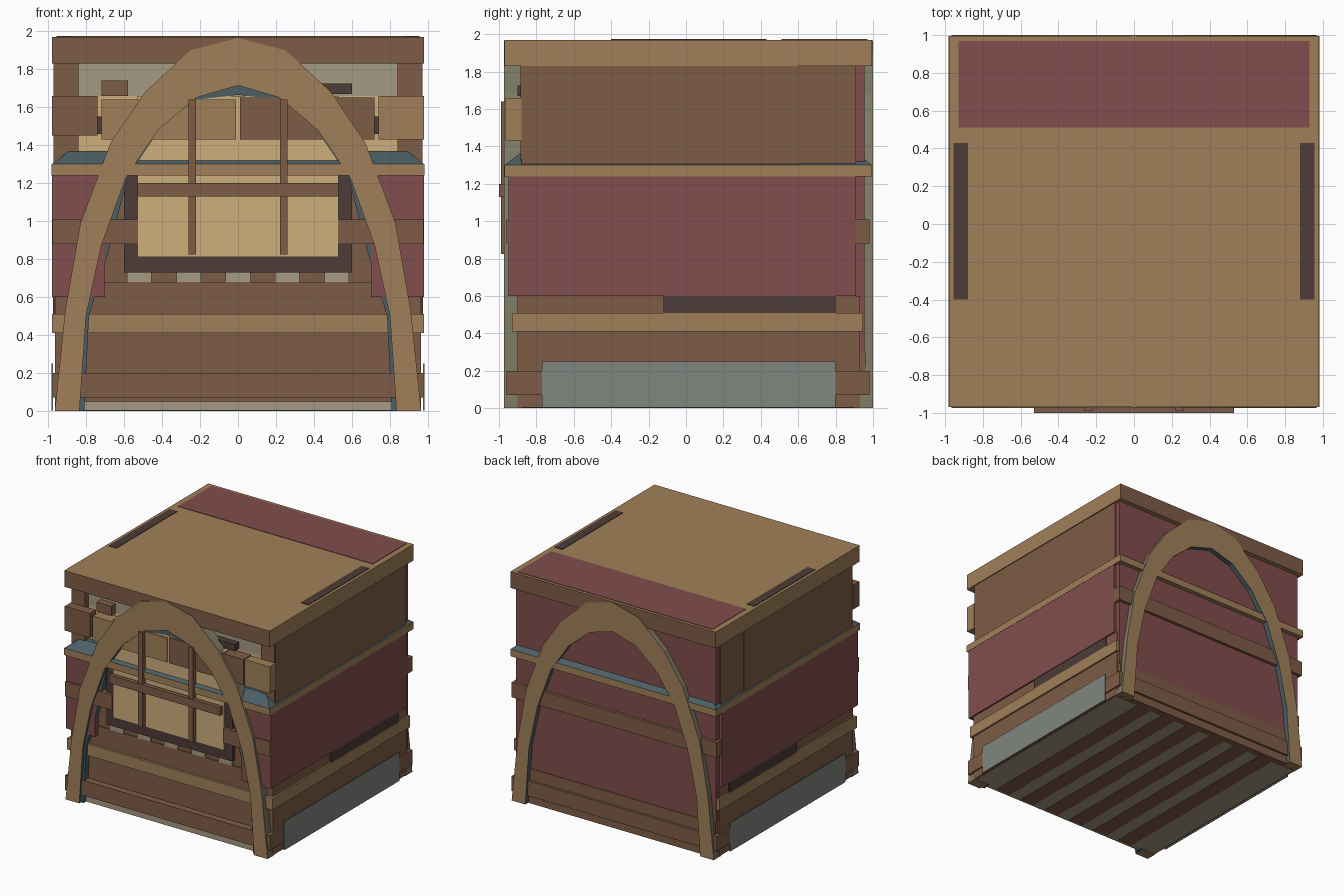
import bpy
import bmesh

default_cube = bpy.data.objects.get("Cube")
if default_cube:
    bpy.data.objects.remove(default_cube, do_unlink=True)


def to_linear(channel):
    return channel / 12.92 if channel < 0.04 else ((channel + 0.055) / 1.055) ** 2.4


def make_material(name, hex_colour):
    channels = [c / 255 for c in bytes.fromhex(hex_colour)]
    colour = (*[to_linear(c) for c in channels], 1)
    material = bpy.data.materials.new(name)
    material.use_nodes = True
    material.diffuse_color = colour
    material.node_tree.nodes["Principled BSDF"].inputs["Base Color"].default_value = colour
    return material


tan = make_material("tan_wood", "a08059")
brown = make_material("brown_wood", "7f5c46")
dark = make_material("dark_wood", "4d3c37")
red = make_material("dull_red_panel", "814d4d")
cream = make_material("cream_pane", "ceaf7c")
stone = make_material("pale_stone", "a59b82")
olive = make_material("olive_rim", "7b7962")
teal = make_material("dark_teal", "4b5f65")
grey = make_material("grey_panel", "80867f")


def finish(name, bm, materials):
    bmesh.ops.recalc_face_normals(bm, faces=bm.faces)
    mesh = bpy.data.meshes.new(name)
    bm.to_mesh(mesh)
    bm.free()
    for material in materials:
        mesh.materials.append(material)
    item = bpy.data.objects.new(name, mesh)
    bpy.context.collection.objects.link(item)
    return item


def box(name, material, x, y, z, inset=0, end_material=None):
    """Box from ranges; a single x is a half width, inset narrows the top."""
    x = x if isinstance(x, tuple) else (-x, x)
    bm = bmesh.new()
    bmesh.ops.create_cube(bm, size=1)
    for vert in bm.verts:
        right, back, top = (value > 0 for value in vert.co)
        shrink = inset if top else 0
        vert.co.x = x[right] + (-shrink if right else shrink)
        vert.co.y = y[back] + (-shrink if back else shrink)
        vert.co.z = z[top]
    bm.normal_update()
    if end_material:
        for face in bm.faces:
            face.material_index = int(abs(face.normal.y) > 0.9)
    materials = [material, end_material] if end_material else [material]
    return finish(name, bm, materials)


def pair(name, material, x, y, z):
    """The same box on both sides."""
    box("right_" + name, material, (-x[1], -x[0]), y, z)
    box("left_" + name, material, x, y, z)


def arch(name, outer, inner, y, face_mat, outer_mat, inner_mat):
    """Pointed hoop from half outlines that run from the foot to the crown."""
    def whole(half):
        return [(-px, pz) for px, pz in half] + [p for p in reversed(half[:-1])]

    bm = bmesh.new()
    rows = [[bm.verts.new((px, depth, pz)) for px, pz in whole(line)]
            for line in (outer, inner) for depth in y]
    outer_front, outer_back, inner_front, inner_back = rows
    strips = ((outer_front, inner_front, 0), (outer_back, inner_back, 0),
              (outer_front, outer_back, 1), (inner_front, inner_back, 2))
    for first, second, index in strips:
        for i in range(len(first) - 1):
            face = bm.faces.new((first[i], first[i + 1], second[i + 1], second[i]))
            face.material_index = index
    for i in (0, -1):
        bm.faces.new([row[i] for row in (outer_front, outer_back, inner_back, inner_front)])
    finish(name, bm, [face_mat, outer_mat, inner_mat])


SIDE = 0.98
FULL = (-0.97, 0.995)
WALL = (-0.9, 0.93)

# Base, floor planks and lower bands
box("base", brown, 0.965, WALL, (0.005, 0.6))
box("floor", stone, 0.95, (-0.92, 0.95), (0.003, 0.05))
box("base_rail", brown, SIDE - 0.002, (-0.96, 0.98), (0.07, 0.2))
box("back_skirting", brown, 0.95, (0.9, 0.96), (0, 0.3))
box("tan_belt", tan, SIDE, (-0.93, 0.945), (0.41, 0.51))
pair("base_panel", grey, (0.975, 0.982), (-0.77, 0.8), (0.003, 0.25))
pair("vent_panel", dark, (0.965, 0.974), (-0.12, 0.8), (0.51, 0.6))
for i in range(-3, 4):
    centre = i * 0.26 + 0.13
    if i < 3:
        box("floor_plank", brown, (centre - 0.07, centre + 0.07), WALL, (0, 0.02))

# Middle storey
box("middle_core", brown, 0.75, WALL, (0.6, 1.24))
pair("red_wall", red, (0.7, SIDE - 0.001), (-0.95, 0.91), (0.6, 1.24))
box("back_panel", red, 0.955, (0.9, 0.955), (0.3, 1.83))
box("sill_wall", brown, 0.8, (-0.91, -0.8), (0.51, 0.68))
pair("front_rail", brown, (0.53, SIDE - 0.002), (-0.96, -0.88), (0.88, 1.01))
box("back_rail", brown, SIDE - 0.002, (0.88, 0.98), (0.88, 1.01))
box("storey_band", tan, SIDE + 0.001, FULL, (1.24, 1.3))
box("sloped_ledge", teal, SIDE, FULL, (1.3, 1.37), inset=0.09)

# Window with sill blocks, frame and bars
for i in range(-2, 3):
    box("sill_block", stone, (i * 0.26 - 0.065, i * 0.26 + 0.065), (-0.915, -0.85), (0.68, 0.73))
box("window_frame", dark, 0.6, (-0.935, -0.85), (0.73, 1.24))
box("window_pane", cream, 0.53, (-0.945, -0.85), (0.81, 1.66))
pair("window_upright", brown, (0.22, 0.262), (-0.99, -0.94), (0.825, 1.64))
box("window_crossbar", brown, 0.53, (-1, -0.965), (1.13, 1.2))

# Upper storey with its recessed front
box("upper_core", cream, 0.95, (-0.84, 0.9), (1.3, 1.66))
box("upper_frieze", stone, 0.95, (-0.84, 0.9), (1.66, 1.83))
pair("upper_wall", brown, (0.9, 0.972), (-0.88, 0.6), (1.3, 1.83))
pair("rear_upper_wall", brown, (0.9, 0.969), (0.6, 0.91), (1.3, 1.83))
pair("corner_post", brown, (0.84, 0.97), (-0.885, -0.83), (1.33, 1.83))
box("tan_board", tan, (-0.72, -0.01), (-0.955, -0.85), (1.43, 1.64))
box("brown_board", brown, (0.01, 0.72), (-0.955, -0.85), (1.43, 1.65))
box("brown_block", brown, (-SIDE, -0.74), (-0.965, -0.88), (1.45, 1.66))
box("tan_block", tan, (0.74, SIDE), (-0.965, -0.88), (1.43, 1.66))
box("dark_beam", dark, (-0.15, 0.6), (-0.9, -0.84), (1.67, 1.725))
box("short_beam", brown, (-0.72, -0.58), (-0.9, -0.84), (1.66, 1.74))
pair("bracket", dark, (0.72, 0.745), (-0.9, -0.83), (1.46, 1.55))

# Lid with thin inlays
box("lid", tan, SIDE, FULL, (1.83, 1.97), end_material=brown)
box("lid_red_inlay", red, 0.93, (0.51, 0.97), (1.967, 1.974))
pair("lid_dark_inlay", dark, (0.88, 0.955), (-0.4, 0.43), (1.967, 1.974))

# Front and back arches with a darker lining
outer_line = [(0.965, 0), (0.91, 0.53), (0.83, 0.99), (0.67, 1.415),
              (0.49, 1.68), (0.25, 1.9), (0, 1.965)]
inner_line = [(0.835, 0), (0.8, 0.5), (0.72, 0.87), (0.59, 1.23),
              (0.42, 1.48), (0.22, 1.65), (0, 1.715)]
lining_line = [(0.81, 0), (0.785, 0.5), (0.67, 0.88), (0.585, 1.225),
               (0.418, 1.475), (0.22, 1.64), (0, 1.665)]
for place, hoop, lining in (("front", (-0.974, -0.88), (-0.95, -0.885)),
                            ("back", (0.9, 1), (0.9, 0.985))):
    arch(place + "_arch", outer_line, inner_line, hoop, tan, olive, teal)
    if place == "front":
        arch(place + "_arch_lining", inner_line, lining_line, lining, teal, teal, teal)
